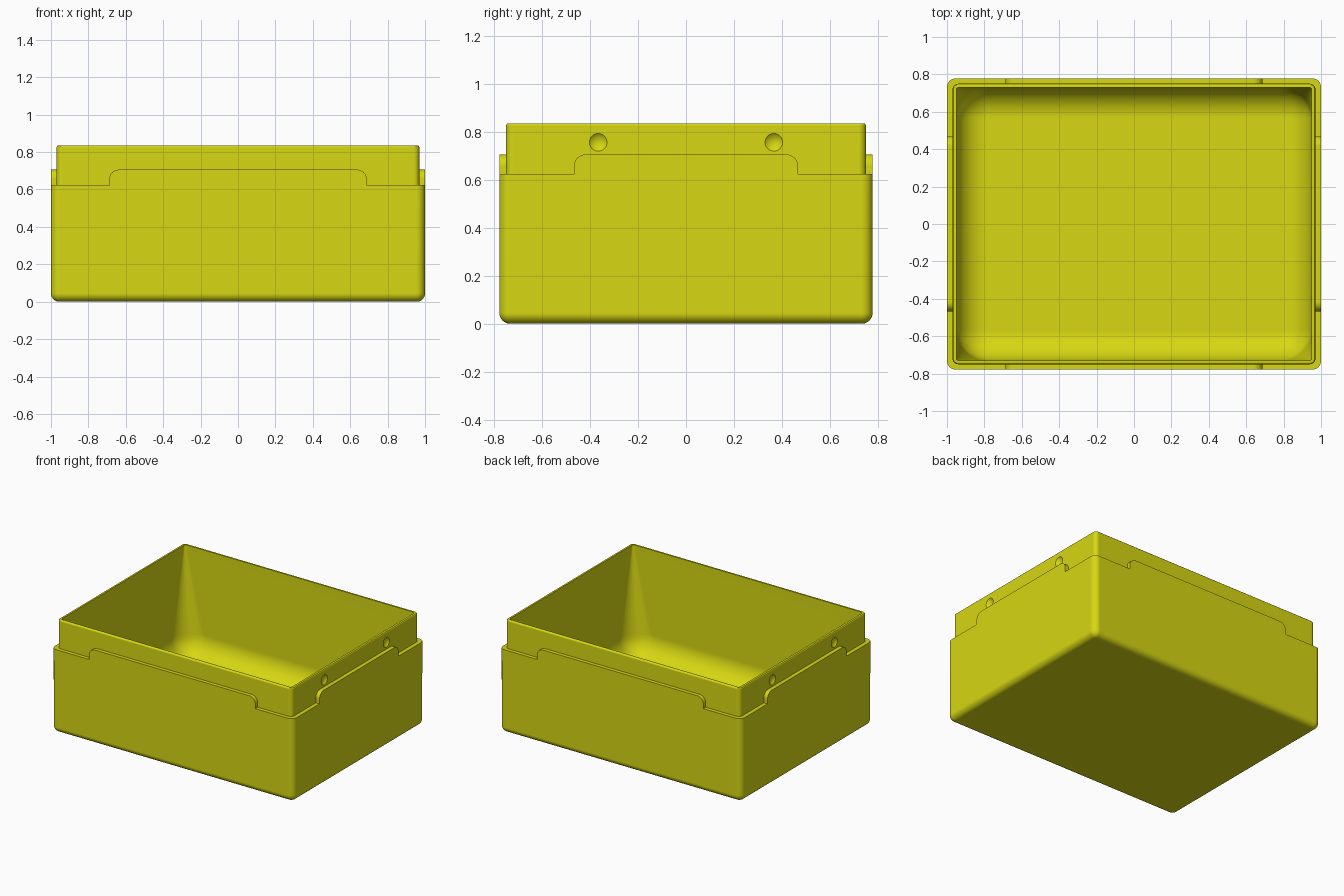
import bpy, bmesh
from math import sin, cos, pi

cube = bpy.data.objects.get("Cube")
if cube:
    bpy.data.objects.remove(cube)

yellow = bpy.data.materials.new("yellow plastic")
yellow.use_nodes = True
colour = (0.68, 0.68, 0.006, 1)
yellow.diffuse_color = colour
yellow.node_tree.nodes["Principled BSDF"].inputs["Base Color"].default_value = colour

SEG = 8                        # segments per rounded corner
OX, OY = 1.0, 0.778            # outer wall half sizes
LX, LY = 0.97, 0.75            # raised lip half sizes
IX, IY = 0.95, 0.73            # cavity half sizes
LEDGE, TAB_TOP, TOP, FLOOR = 0.623, 0.706, 0.835, 0.04


def activate(ob):
    bpy.ops.object.select_all(action='DESELECT')
    ob.select_set(True)
    bpy.context.view_layer.objects.active = ob


def make_object(name, bm):
    bmesh.ops.recalc_face_normals(bm, faces=bm.faces)
    mesh = bpy.data.meshes.new(name)
    bm.to_mesh(mesh)
    bm.free()
    mesh.materials.append(yellow)
    ob = bpy.data.objects.new(name, mesh)
    bpy.context.collection.objects.link(ob)
    return ob


def finish(ob):
    activate(ob)
    bpy.ops.object.shade_smooth_by_angle(angle=pi / 6)
    ob.modifiers.new("even shading", 'WEIGHTED_NORMAL').keep_sharp = True


def ring(bm, hx, hy, r, z):
    """Rounded rectangle of vertices at height z."""
    verts = []
    for q, (sx, sy) in enumerate([(1, 1), (-1, 1), (-1, -1), (1, -1)]):
        for i in range(SEG + 1):
            a = (q + i / SEG) * pi / 2
            verts.append(bm.verts.new((sx * (hx - r) + r * cos(a),
                                       sy * (hy - r) + r * sin(a), z)))
    return verts


# Box shell: rounded rings lofted up the outside and down into the cavity
bm = bmesh.new()
rings = []
R = 0.045
for i in range(SEG + 1):                       # rounded bottom edge
    a = i / SEG * pi / 2
    d = R * (1 - sin(a))
    rings.append(ring(bm, OX - d, OY - d, R - d + 0.002, R * (1 - cos(a))))
rings.append(ring(bm, OX, OY, R, LEDGE))
rings.append(ring(bm, LX, LY, 0.03, LEDGE))
for i in range(4):                             # softened lip edge
    a = i / 3 * pi / 2
    d = 0.01 * (1 - cos(a))
    rings.append(ring(bm, LX - d, LY - d, 0.03 - d, TOP - 0.01 + 0.01 * sin(a)))
rings.append(ring(bm, IX, IY, 0.012, TOP))
F = 0.16                                       # cavity corners widen downwards
for i in range(SEG + 1):
    a = i / SEG * pi / 2
    d = F * (1 - cos(a))
    rings.append(ring(bm, IX - d, IY - d, F - d + 0.004, FLOOR + F * (1 - sin(a))))
for lower, upper in zip(rings, rings[1:]):
    n = len(lower)
    for i in range(n):
        j = (i + 1) % n
        bm.faces.new((lower[i], lower[j], upper[j], upper[i]))
bm.faces.new(rings[0])
bm.faces.new(rings[-1])
shell = make_object("box_shell", bm)

# Round latch dimples in the short sides of the lip
bm = bmesh.new()
for sx in (-1, 1):
    for sy in (-1, 1):
        new = bmesh.ops.create_uvsphere(bm, u_segments=40, v_segments=24, radius=0.053)
        bmesh.ops.translate(bm, verts=new["verts"], vec=(sx * (LX + 0.038), sy * 0.366, 0.756))
cutter = make_object("dimple_cutter", bm)
cutter.hide_render = True
cut = shell.modifiers.new("dimples", 'BOOLEAN')
cut.operation = 'DIFFERENCE'
cut.solver = 'EXACT'
cut.object = cutter
activate(shell)
bpy.ops.object.modifier_apply(modifier=cut.name)
bpy.data.objects.remove(cutter)
finish(shell)


# Raised tabs with rounded top corners, one on each side of the ledge
def tab(name, half, place):
    r = 0.05
    profile = [(half, LEDGE)]
    for side in (1, -1):
        arc = [(side * (half - r + r * cos(i / SEG * pi / 2)),
                TAB_TOP - r + r * sin(i / SEG * pi / 2)) for i in range(SEG + 1)]
        profile += arc[::side]
    profile.append((-half, LEDGE))
    bm = bmesh.new()
    inner, outer = [[bm.verts.new(place(u, depth, z)) for u, z in profile]
                    for depth in (0, 1)]
    bm.faces.new(inner)
    bm.faces.new(outer)
    n = len(profile)
    for i in range(n):
        j = (i + 1) % n
        bm.faces.new((inner[i], inner[j], outer[j], outer[i]))
    finish(make_object(name, bm))


for s, name in ((-1, "front_tab"), (1, "back_tab")):
    tab(name, 0.688, lambda u, d, z: (u, s * (LY + d * (OY - LY)), z))
for s, name in ((-1, "right_tab"), (1, "left_tab")):
    tab(name, 0.467, lambda u, d, z: (s * (LX + d * (OX - LX)), u, z))
